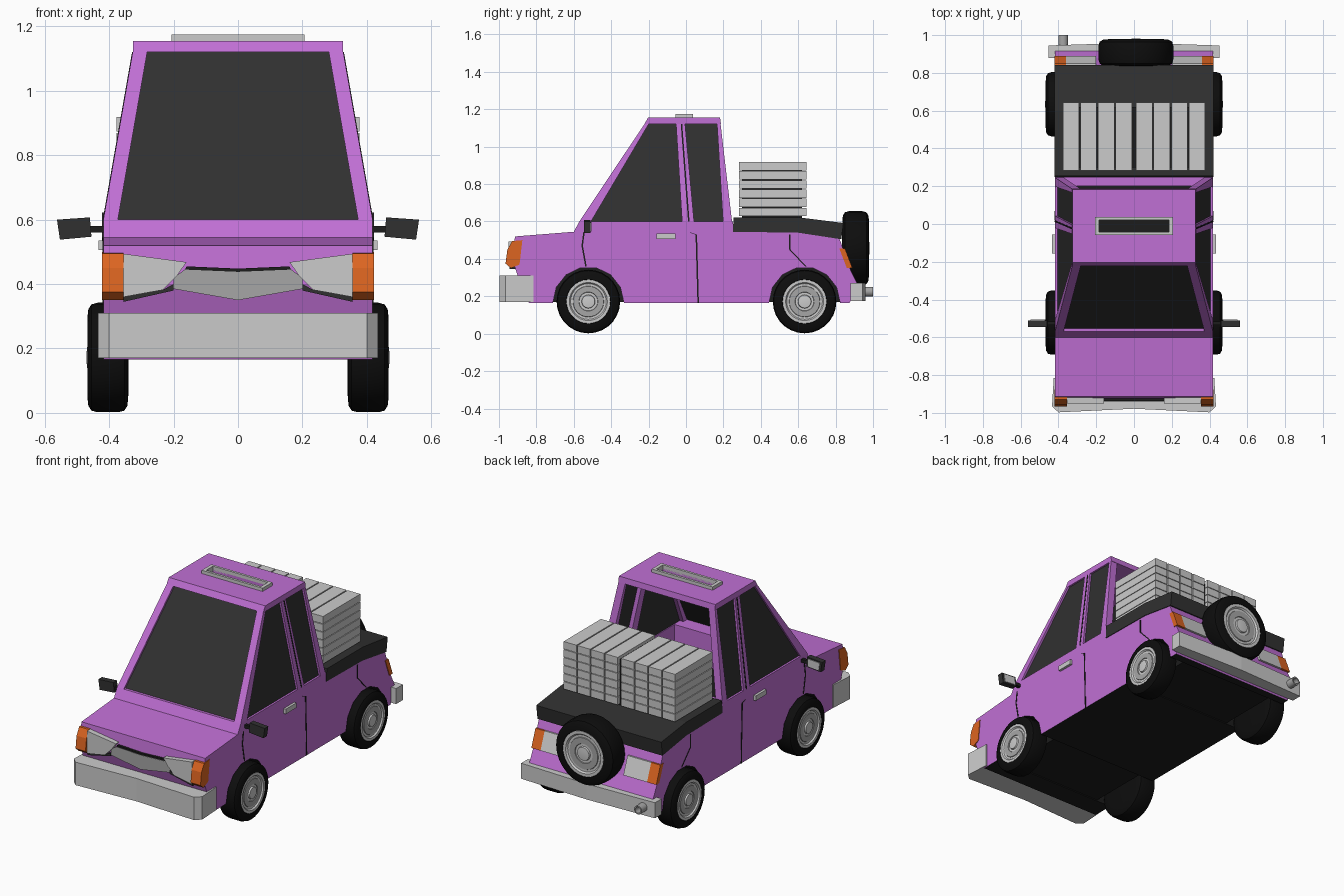
import bpy, bmesh, math
from mathutils import Vector

if "Cube" in bpy.data.objects:
    bpy.data.objects.remove(bpy.data.objects["Cube"])


def material(name, r, g, b):
    m = bpy.data.materials.new(name)
    m.use_nodes = True
    m.diffuse_color = (r, g, b, 1)
    m.node_tree.nodes["Principled BSDF"].inputs["Base Color"].default_value = (r, g, b, 1)
    return m


PURPLE = material("purple paint", .53, .16, .66)
GLASS = material("dark glass", .03, .03, .03)
BLACK = material("black rubber", .004, .004, .004)
UNDER = material("underside black", .012, .012, .012)
LIGHT = material("light grey", .6, .6, .6)
MID = material("mid grey", .38, .38, .38)
ORANGE = material("orange lens", .72, .13, .015)


def finish(name, bm, *mats):
    bmesh.ops.recalc_face_normals(bm, faces=bm.faces)
    me = bpy.data.meshes.new(name)
    bm.to_mesh(me)
    bm.free()
    for m in mats:
        me.materials.append(m)
    ob = bpy.data.objects.new(name, me)
    bpy.context.collection.objects.link(ob)
    return ob


def prism(name, pts, vec, *mats):
    """Polygon of 3D points pushed along a vector into a solid."""
    bm = bmesh.new()
    face = bm.faces.new([bm.verts.new(p) for p in pts])
    new = bmesh.ops.extrude_face_region(bm, geom=[face], use_keep_orig=True)["geom"]
    bmesh.ops.translate(bm, vec=vec, verts=[v for v in new if isinstance(v, bmesh.types.BMVert)])
    return finish(name, bm, *mats)


def across(name, yz, x0, x1, *mats):
    return prism(name, [(x0, y, z) for y, z in yz], (x1 - x0, 0, 0), *mats)


def plan(name, xy, z0, z1, mat):
    return prism(name, [(x, y, z0) for x, y in xy], (0, 0, z1 - z0), mat)


def front(name, xz, y0, y1, mat):
    return prism(name, [(x, y0, z) for x, z in xz], (0, y1 - y0, 0), mat)


def box(name, x0, x1, y0, y1, z0, z1, mat):
    return plan(name, [(x0, y0), (x1, y0), (x1, y1), (x0, y1)], z0, z1, mat)


def lathe(name, profile, mat, loc, turn):
    bm = bmesh.new()
    vs = [bm.verts.new((a, 0, r)) for r, a in profile]
    es = [bm.edges.new(p) for p in zip(vs, vs[1:])]
    bmesh.ops.spin(bm, geom=vs + es, cent=(0, 0, 0), axis=(1, 0, 0),
                   angle=math.tau, steps=28, use_merge=True)
    bmesh.ops.remove_doubles(bm, verts=bm.verts, dist=1e-5)
    ob = finish(name, bm, mat)
    ob.location = loc
    ob.rotation_euler.z = turn
    bpy.ops.object.select_all(action='DESELECT')
    ob.select_set(True)
    bpy.context.view_layer.objects.active = ob
    bpy.ops.object.shade_smooth_by_angle(angle=math.radians(35))


def wheel(name, loc, turn, r, w):
    def part(suffix, prof, mat):
        lathe(name + suffix, [(a * r, b * w) for a, b in prof], mat, loc, turn)
    part("_tyre", [(0, -.9), (.65, -1), (.88, -.95), (.97, -.8), (1, -.5), (1, .5),
                   (.97, .8), (.88, .95), (.7, 1), (.68, .7), (0, .7)], BLACK)
    part("_rim", [(.69, .6), (.69, .99), (.6, .99), (.56, .86), (0, .86)], LIGHT)
    part("_dish", [(.5, .8), (.48, .92), (.3, .92), (.28, .8)], MID)
    part("_cap", [(.22, .8), (.2, 1.0), (.1, 1.03), (0, 1.03)], LIGHT)


HALF, SILL, HEAD = .418, .6, 1.12
AXLES = (-.522, .634)


def side_x(z, inset=0):
    return HALF - max(0, z - SILL) * .175 - inset


def arch(yc):
    return [(yc + .19 * math.cos(math.pi * k / 7), .165 + .192 * math.sin(math.pi * k / 7))
            for k in range(8)]


# Lower body with wheel arches and a cabin well
outline = [(-.84, .165), (-.9, .31), (-.93, .4), (-.914, .52), (-.6, .545), (-.57, SILL),
           (-.45, SILL), (-.45, .4), (.2, .4), (.2, SILL), (.25, SILL), (.25, .545),
           (.6, .54), (.82, .51), (.88, .34), (.915, .27), (.875, .165)]
body = across("body", outline + arch(AXLES[1]) + arch(AXLES[0]), -HALF, HALF, PURPLE, UNDER)
for f in body.data.polygons:
    c = f.center
    in_arch = c.z < .37 and min(abs(c.y - a) for a in AXLES) < .195
    cabin_floor = abs(c.z - .4) < .01 and f.normal.z > .9
    if abs(f.normal.x) < .5 and (f.normal.z < -.7 or in_arch or cabin_floor):
        f.material_index = 1
box("chassis", -.32, .32, -.73, .84, .17, .38, UNDER)

# Cab sides, pillars, windows, seams and trim on both sides
pillars = {"front_pillar": [(-.57, SILL), (-.508, SILL), (-.2, HEAD), (-.223, HEAD)],
           "middle_pillar": [(-.021, SILL), (.043, SILL), (-.005, HEAD), (-.053, HEAD)],
           "rear_pillar": [(.198, SILL), (.246, SILL), (.185, HEAD), (.166, HEAD)]}
windows = {"front_side_window": [(-.515, SILL), (-.015, SILL), (-.05, HEAD), (-.205, HEAD)],
           "rear_side_window": [(.035, SILL), (.203, SILL), (.17, HEAD), (-.01, HEAD)]}
seams = {"fender_seam": [(-.545, .545), (-.555, .47), (-.535, .36)],
         "door_seam": [(.025, .54), (.055, .53), (.065, .165)],
         "pillar_seam": [(-.024, HEAD), (.015, SILL)],
         "rear_seam": [(.555, .53), (.555, .45), (.64, .36)]}
for s, tag in ((1, "left_"), (-1, "right_")):
    across(tag + "door", [(-.45, .4), (.2, .4), (.2, SILL), (-.45, SILL)],
           s * (HALF - .025), s * HALF, PURPLE)
    for name, pts in pillars.items():
        prism(tag + name, [(s * side_x(z), y, z) for y, z in pts], (-s * .045, 0, 0), PURPLE)
    for name, pts in windows.items():
        prism(tag + name, [(s * side_x(z, .012), y, z) for y, z in pts], (-s * .008, 0, 0), GLASS)
    for name, pts in seams.items():
        for (y0, z0), (y1, z1) in zip(pts, pts[1:]):
            quad = [(y0 - .004, z0), (y0 + .004, z0), (y1 + .004, z1), (y1 - .004, z1)]
            prism(tag + name, [(s * side_x(z, -.002), y, z) for y, z in quad],
                  (-s * .004, 0, 0), UNDER)
    box(tag + "door_handle", s * HALF, s * .433, -.157, -.055, .505, .535, LIGHT)

    # Wing mirror
    front(tag + "mirror_arm", [(s * .41, .56), (s * .47, .56), (s * .47, .58), (s * .41, .58)],
          -.535, -.515, UNDER)
    mirror = [(s * .455, .547), (s * .553, .538), (s * .562, .6), (s * .46, .607)]
    front(tag + "mirror", mirror, -.545, -.51, GLASS)
    mid = sum((Vector(p) for p in mirror), Vector((0, 0))) / 4
    front(tag + "mirror_glass", [mid + (Vector(p) - mid) * .75 for p in mirror],
          -.51, -.506, LIGHT)

    # Lamps
    across(tag + "front_indicator", [(-.93, .495), (-.875, .5), (-.89, .37), (-.935, .35),
                                     (-.965, .375), (-.955, .45)], s * .355, s * .422, ORANGE)
    front(tag + "headlight", [(s * x, z) for x, z in
          ((.355, .494), (.16, .468), (.19, .425), (.233, .382), (.355, .36))],
          -.95, -.89, LIGHT)
    front(tag + "headlight_base", [(s * x, z) for x, z in
          ((.355, .36), (.233, .382), (.2, .4), (.2, .38), (.355, .345))],
          -.945, -.89, GLASS)
    lamp = [(.82, .455), (.85, .455), (.89, .35), (.86, .35)]
    across(tag + "rear_indicator", lamp, s * .36, s * .422, ORANGE)
    across(tag + "tail_light", lamp, s * .2, s * .36, LIGHT)

    # Road wheels
    for y, place in zip(AXLES, ("front_wheel", "rear_wheel")):
        wheel(tag + place, (s * .404, y, .172), 0 if s > 0 else math.pi, .17, .064)

# Windscreen, set back a little in its frame
prism("windscreen", [(-.385, -.553, SILL), (.385, -.553, SILL), (.29, -.206, HEAD),
                     (-.29, -.206, HEAD)], (0, .01, 0), GLASS)

# Roof built around an open hatch
HX, HY0, HY1, TOP = .185, -.042, .022, 1.155
for s in (1, -1):
    across("roof_side", [(-.223, HEAD), (-.203, TOP), (.182, TOP), (.187, HEAD)],
           s * HX, s * .326, PURPLE)
across("roof_front", [(-.223, HEAD), (-.203, TOP), (HY0, TOP), (HY0, HEAD)], -HX, HX, PURPLE)
across("roof_back", [(HY1, HEAD), (HY1, TOP), (.182, TOP), (.187, HEAD)], -HX, HX, PURPLE)
for s in (1, -1):
    box("hatch_frame_end", s * HX, s * .206, HY0 - .015, HY1 + .015, TOP - .01, 1.175, LIGHT)
for y in (HY0, HY1 + .015):
    box("hatch_frame_rail", -HX, HX, y - .015, y, TOP - .01, 1.175, LIGHT)

# Grille between the headlights
front("grille", [(-.2, .42), (-.165, .445), (0, .438), (.165, .445), (.2, .42),
                 (.2, .385), (0, .35), (-.2, .385)], -.94, -.89, MID)
front("grille_shadow", [(-.165, .445), (0, .438), (.165, .445), (.16, .455), (0, .448),
                        (-.16, .455)], -.938, -.89, UNDER)

# Bumpers and exhaust
plan("front_bumper", [(-.425, -.815), (-.434, -.965), (-.4, -.997), (0, -.978), (.4, -.997),
                      (.434, -.965), (.425, -.815)], .17, .31, LIGHT)
plan("rear_bumper", [(-.452, .88), (-.452, .945), (0, .96), (.452, .945), (.452, .88)],
     .175, .27, LIGHT)
lathe("exhaust", [(0, -.1), (.026, -.1), (.026, .06), (.018, .06), (.018, 0), (0, 0)],
      MID, (-.375, .94, .225), math.pi / 2)

# Load bed cover, spare wheel
across("bed_cover", [(.25, .545), (.255, .622), (.6, .622), (.842, .592), (.83, .505),
                     (.6, .54)], -.422, .422, GLASS)
wheel("spare_wheel", (.01, .907, .457), math.pi / 2, .198, .072)

# Two stacks of planks
box("stack_core", -.36, .36, .3, .62, .61, .9, UNDER)
for layer in range(6):
    z = .628 + layer * .049
    for i in range(8):
        x = (i - 3.5) * .093 + (.008 if i > 3 else -.008)
        box("plank", x - .043, x + .043, .283, .643, z, z + .045, LIGHT)
